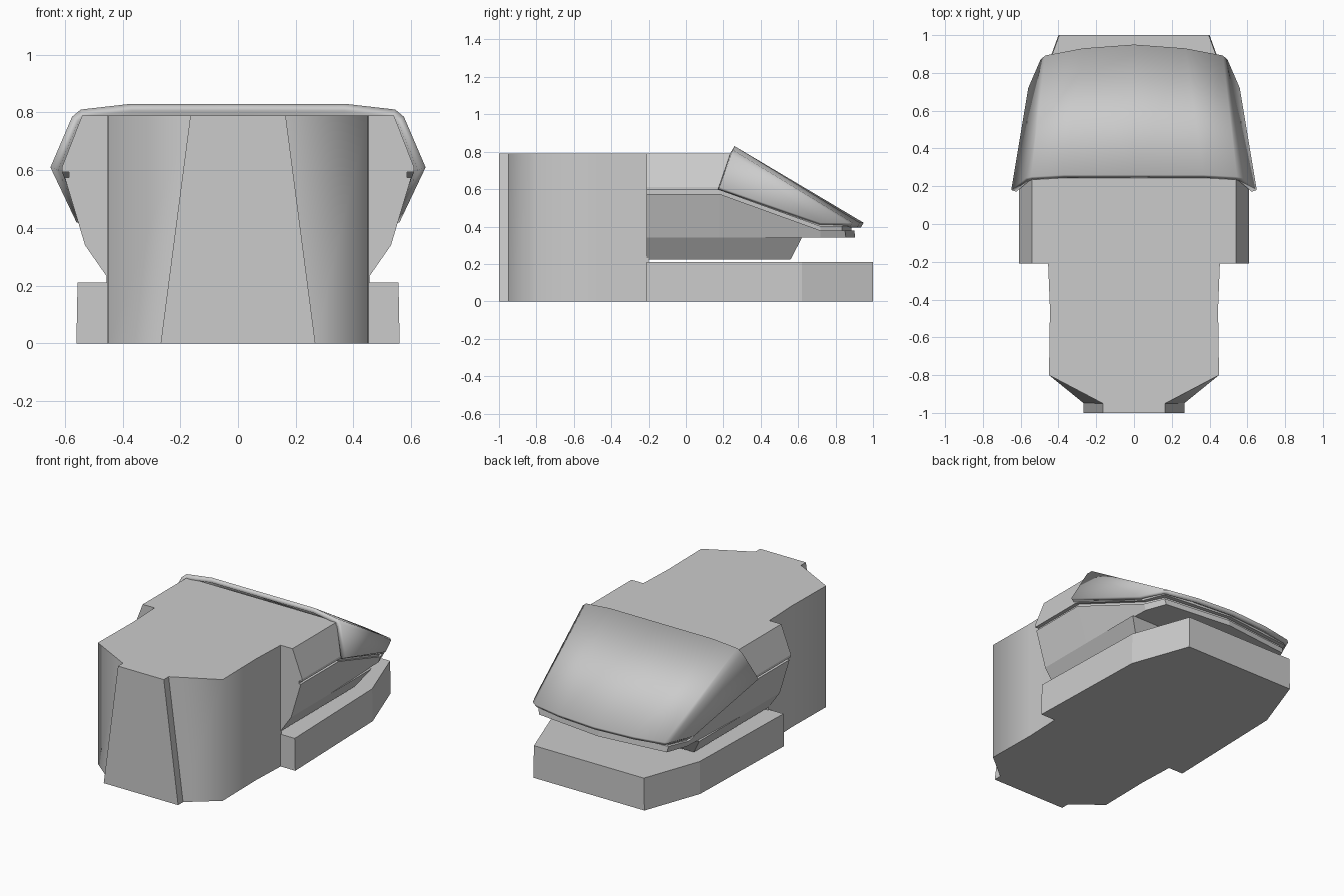
import bpy, bmesh, math

cube = bpy.data.objects.get("Cube")
if cube:
    bpy.data.objects.remove(cube, do_unlink=True)

grey = bpy.data.materials.new("plain_grey")
grey.use_nodes = True
colour = (0.6, 0.6, 0.6, 1)
grey.diffuse_color = colour
grey.node_tree.nodes["Principled BSDF"].inputs["Base Color"].default_value = colour


def finish(name, bm, smooth=None):
    bmesh.ops.remove_doubles(bm, verts=bm.verts, dist=0.0005)
    bmesh.ops.recalc_face_normals(bm, faces=bm.faces)
    mesh = bpy.data.meshes.new(name)
    bm.to_mesh(mesh)
    bm.free()
    mesh.materials.append(grey)
    obj = bpy.data.objects.new(name, mesh)
    bpy.context.collection.objects.link(obj)
    if smooth:
        bpy.ops.object.select_all(action="DESELECT")
        obj.select_set(True)
        bpy.context.view_layer.objects.active = obj
        bpy.ops.object.shade_smooth_by_angle(angle=math.radians(smooth))
    return obj


def mirrored(half):
    """Complete a +x half outline with its mirror image."""
    return half + [(-x, y, z) for x, y, z in reversed(half) if x > 0]


def loft(name, halves, smooth=None, split_top=False):
    """Join mirrored rings from the bottom up and cap both ends."""
    bm = bmesh.new()
    rings = [[bm.verts.new(p) for p in mirrored(h)] for h in halves]
    n = len(rings[0])
    for a, b in zip(rings, rings[1:]):
        for i in range(n):
            j = (i + 1) % n
            bm.faces.new((a[i], a[j], b[j], b[i]))
    bm.faces.new(rings[0])
    top = rings[-1]
    if split_top:
        bm.faces.new((top[0], top[1], top[-2], top[-1]))
        bm.faces.new(top[1:-1])
    else:
        bm.faces.new(top)
    return finish(name, bm, smooth)


def at(z, plan):
    return [(x, y, z) for x, y in plan]


# Base slab with a tapered rear
slab = [(0.56, -0.21), (0.537, 0.62), (0.40, 1.0)]
loft("base_slab", [at(0, slab), at(0.21, [(x - 0.004, y) for x, y in slab])])

# Tall front block, its front corners leaning inwards towards the top
def nose_plan(front):
    return [(front, -0.95), (0.45, -0.8), (0.445, -0.45), (0.455, -0.2)]

loft("front_block", [at(0, nose_plan(0.265)), at(0.79, nose_plan(0.165))], smooth=70)

# Tapered plate on the nose
loft("front_plate", [at(z, [(w, -1.0), (w, -0.945)]) for z, w in ((0, 0.268), (0.79, 0.165))])

# Sloping belly between the slab and the cabin
loft("belly", [at(0.225, [(0.45, -0.21), (0.45, 0.56)]),
               at(0.34, [(0.53, -0.21), (0.53, 0.62)])])

# Cabin: lower hull, side groove, lip, then the upper part
def ridge(drop, inset):
    w = 0.61 - inset
    back = 0.91 - inset
    return [(w, -0.21, 0.61 - drop), (w, 0.18, 0.61 - drop),
            (w - 0.075, 0.72, 0.415 - drop), (w - 0.13, 0.86 - inset, 0.415 - drop),
            (0, back, 0.415 - drop)]

hull_bottom = at(0.34, [(0.53, -0.21), (0.53, 0.18), (0.51, 0.72), (0.46, 0.855), (0, 0.905)])
cabin_top = [(0.54, -0.21, 0.79), (0.54, 0.25, 0.79),
             (0.48, 0.70, 0.43), (0.43, 0.84, 0.42), (0, 0.89, 0.42)]
loft("cabin", [hull_bottom, ridge(0.036, 0.01), ridge(0.036, 0.025), ridge(0.016, 0.025),
               ridge(0.016, 0), ridge(0, 0), cabin_top], split_top=True)

# Sloping rear cover, a folded shell overhanging the cabin
front_edge = [(0, 0.26, 0.83), (0.37, 0.26, 0.83), (0.545, 0.25, 0.81),
              (0.575, 0.242, 0.785), (0.65, 0.18, 0.61)]
rear_edge = [(0, 0.95, 0.42), (0.27, 0.93, 0.42), (0.47, 0.892, 0.42),
             (0.495, 0.87, 0.42), (0.56, 0.72, 0.42)]
bm = bmesh.new()
for side in (1, -1):
    rows = [[bm.verts.new((side * x, y, z)) for x, y, z in row] for row in (front_edge, rear_edge)]
    for i in range(len(front_edge) - 1):
        bm.faces.new((rows[0][i], rows[0][i + 1], rows[1][i + 1], rows[1][i]))
cover = finish("rear_cover", bm, smooth=50)
up = sum(p.normal.z for p in cover.data.polygons) > 0
shell = cover.modifiers.new("thickness", "SOLIDIFY")
shell.thickness = 0.03
shell.offset = -1 if up else 1
